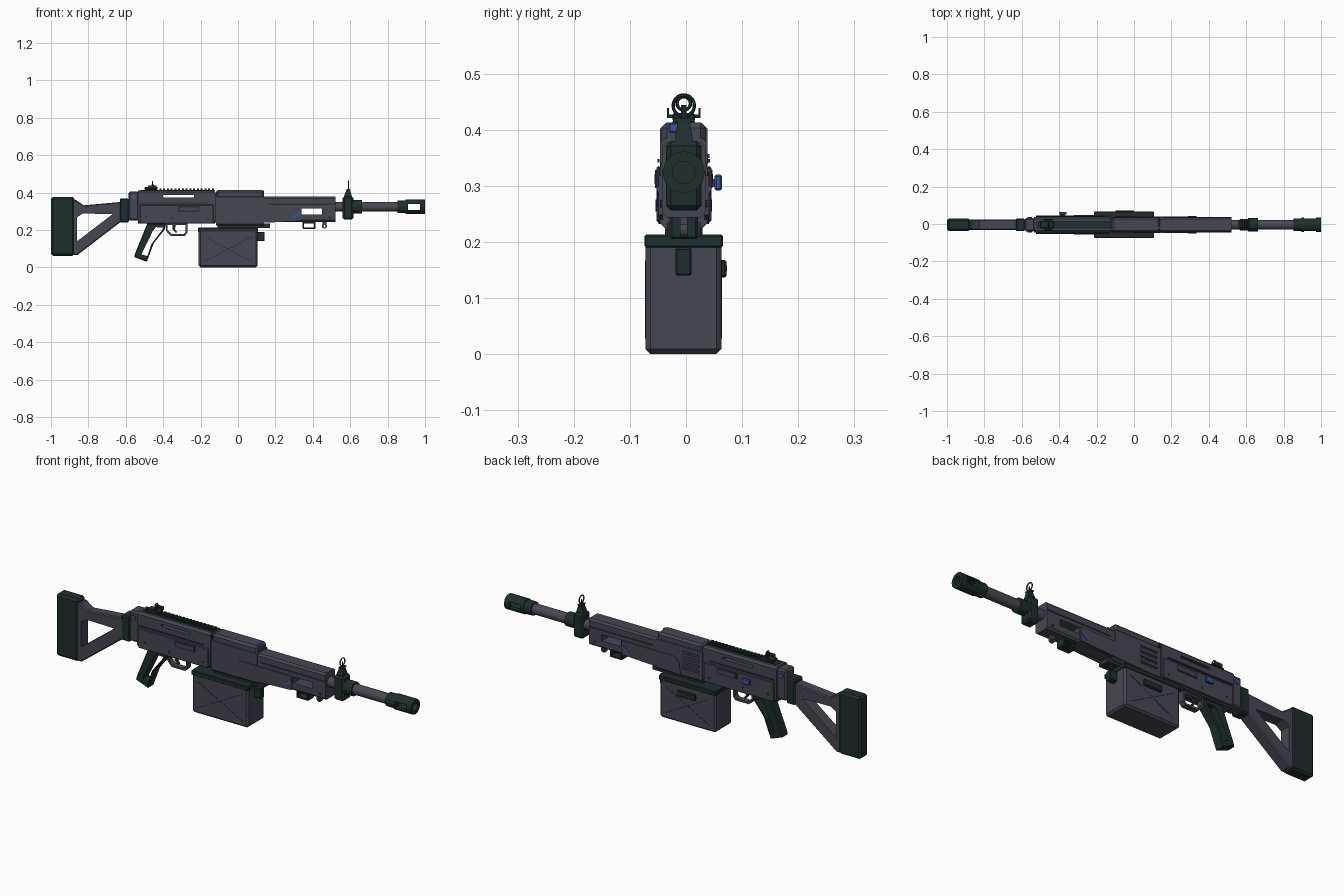
import bpy, bmesh, math
from mathutils import Matrix, Vector

cube = bpy.data.objects.get("Cube")
if cube:
    bpy.data.objects.remove(cube, do_unlink=True)

YC = -0.004   # middle plane of the gun
ZB = 0.324    # bore height


def material(name, rgb):
    m = bpy.data.materials.new(name)
    m.use_nodes = True
    m.diffuse_color = (*rgb, 1)
    m.node_tree.nodes["Principled BSDF"].inputs["Base Color"].default_value = (*rgb, 1)
    return m


GREY = material("slate grey", (0.060, 0.063, 0.085))
STEEL = material("barrel grey", (0.068, 0.066, 0.088))
GREEN = material("dark green", (0.014, 0.027, 0.027))
DARK = material("shadow grey", (0.025, 0.026, 0.035))
BLUE = material("blue", (0.04, 0.10, 0.32))


def finish(name, bm, mat):
    bmesh.ops.recalc_face_normals(bm, faces=bm.faces)
    me = bpy.data.meshes.new(name)
    bm.to_mesh(me)
    bm.free()
    me.materials.append(mat)
    ob = bpy.data.objects.new(name, me)
    bpy.context.scene.collection.objects.link(ob)
    return ob


def prism(name, pts, half, mat, yc=YC, bevel=0):
    """Side profile in x and z, extruded across y."""
    bm = bmesh.new()
    face = bm.faces.new([bm.verts.new((x, yc - half, z)) for x, z in pts])
    ext = bmesh.ops.extrude_face_region(bm, geom=[face])
    bmesh.ops.translate(bm, vec=(0, 2 * half, 0),
                        verts=[v for v in ext["geom"] if isinstance(v, bmesh.types.BMVert)])
    if bevel:
        rim = [e for e in bm.edges if abs(e.verts[0].co.y - e.verts[1].co.y) < 1e-5]
        bmesh.ops.bevel(bm, geom=rim, offset=bevel, segments=1, affect="EDGES")
    return finish(name, bm, mat)


def box(name, xs, ys, zs, mat, bevel=0, along=None):
    """Box from ranges; the bevel can be kept to edges along one axis."""
    bm = bmesh.new()
    bmesh.ops.create_cube(bm, size=1)
    lo, hi = Vector((xs[0], ys[0], zs[0])), Vector((xs[1], ys[1], zs[1]))
    for v in bm.verts:
        v.co = [(lo[i] + hi[i]) / 2 + v.co[i] * (hi[i] - lo[i]) for i in range(3)]
    if bevel:
        edges = [e for e in bm.edges if along is None
                 or abs(e.verts[0].co[along] - e.verts[1].co[along]) > 1e-5]
        bmesh.ops.bevel(bm, geom=edges, offset=bevel, segments=1, affect="EDGES")
    return finish(name, bm, mat)


def rod(name, x0, x1, r, mat, sides=20, z=ZB, y=YC, r2=None, axis="X"):
    bm = bmesh.new()
    turn = Matrix.Rotation(math.pi / 2, 4, "Y" if axis == "X" else "X")
    mid = ((x0 + x1) / 2, y, z) if axis == "X" else (y, (x0 + x1) / 2, z)
    bmesh.ops.create_cone(bm, cap_ends=True, segments=sides, radius1=r, radius2=r2 or r,
                          depth=x1 - x0, matrix=Matrix.Translation(mid) @ turn)
    ob = finish(name, bm, mat)
    if sides > 12:
        bpy.ops.object.select_all(action="DESELECT")
        ob.select_set(True)
        bpy.context.view_layer.objects.active = ob
        bpy.ops.object.shade_smooth_by_angle()
    return ob


def cut(ob, *cutters):
    for c in cutters:
        mod = ob.modifiers.new("cut", "BOOLEAN")
        mod.operation, mod.solver, mod.object = "DIFFERENCE", "EXACT", c
    dg = bpy.context.evaluated_depsgraph_get()
    me = bpy.data.meshes.new_from_object(ob.evaluated_get(dg))
    ob.modifiers.clear()
    ob.data = me
    for c in cutters:
        bpy.data.objects.remove(c, do_unlink=True)


def hole(xs, zs, ys=(-0.2, 0.2)):
    return box("cutter", xs, ys, zs, DARK)


def mid(w):
    return (YC - w, YC + w)


# Stock: butt pad, triangular frame and hinge block
box("butt_pad", (-1, -0.875), mid(0.033), (0.062, 0.377), GREEN, 0.01)
stock = prism("stock_frame", [(-0.885, 0.36), (-0.865, 0.36), (-0.825, 0.332), (-0.625, 0.35),
                              (-0.625, 0.245), (-0.86, 0.065), (-0.885, 0.065)], 0.028, GREY, bevel=0.005)
cut(stock, prism("cutter", [(-0.86, 0.14), (-0.86, 0.268), (-0.83, 0.288), (-0.67, 0.285)], 0.2, DARK))
box("stock_hinge", (-0.632, -0.583), mid(0.033), (0.24, 0.368), GREEN, 0.006)

# Rear receiver
box("receiver_end", (-0.585, -0.53), mid(0.036), (0.25, 0.405), GREY, 0.008)
rear = box("rear_receiver", (-0.535, -0.123), mid(0.042), (0.235, 0.412), GREY, 0.01, 0)
cut(rear, hole((-0.4, -0.235), (0.374, 0.386)))
for s, label in ((-1, "front"), (1, "back")):
    y = YC + s * 0.045
    side = (y - 0.004, y + 0.004)
    box("receiver_plate_" + label, (-0.525, -0.13), side, (0.235, 0.335), GREY, 0.003)
    box("receiver_line_" + label, (-0.525, -0.16), (y - 0.002, y + 0.002), (0.342, 0.348), DARK)
    box("ejection_slot_" + label, (-0.32, -0.205), (y - 0.006, y + 0.006), (0.296, 0.328), DARK)
    box("ejection_cover_" + label, (-0.31, -0.21), (y - 0.007, y + 0.007), (0.303, 0.321), GREY)
    for x, z in ((-0.49, 0.27), (-0.35, 0.262), (-0.16, 0.26)):
        rod("receiver_pin_" + label, y - 0.0055, y + 0.0055, 0.006, DARK, 10, z, x, axis="Y")
rod("rear_pin", -0.046, 0.038, 0.012, BLUE, 10, 0.375, -0.558, axis="Y")
box("charging_stem", (-0.395, -0.37), (0.03, 0.055), (0.298, 0.312), STEEL)
box("charging_handle", (-0.4, -0.36), (0.051, 0.064), (0.292, 0.32), BLUE, 0.003)

# Top rail with teeth
box("rail_base", (-0.52, -0.125), mid(0.02), (0.405, 0.415), GREEN)
for i in range(15):
    x = -0.42 + i * 0.02
    box("rail_tooth", (x, x + 0.011), mid(0.019), (0.412, 0.422), GREEN)

# Rear sight
box("rear_sight_base", (-0.5, -0.43), mid(0.02), (0.415, 0.43), GREEN, 0.003)
box("rear_sight_stem", (-0.462, -0.45), mid(0.005), (0.425, 0.444), GREEN)
box("rear_sight_bar", (-0.475, -0.44), mid(0.028), (0.421, 0.427), GREEN)
for s in (-1, 1):
    box("rear_sight_wing", (-0.48, -0.435), (YC + s * 0.028 - 0.002, YC + s * 0.028 + 0.002),
        (0.421, 0.439), GREEN)


def ring(name, x, z, r, t):
    bpy.ops.mesh.primitive_torus_add(major_radius=r, minor_radius=t, major_segments=20,
                                     minor_segments=6, location=(x, YC, z), rotation=(0, math.pi / 2, 0))
    ob = bpy.context.object
    ob.name = name
    ob.data.materials.append(GREEN)


ring("rear_sight_ring", -0.456, 0.447, 0.012, 0.003)

# Middle receiver and top cover
box("middle_receiver", (-0.118, 0.14), mid(0.042), (0.225, 0.385), GREY, 0.008, 0)
box("receiver_seam", (-0.125, -0.116), mid(0.038), (0.24, 0.4), DARK)
box("top_cover", (-0.118, 0.138), mid(0.04), (0.37, 0.413), GREY, 0.01)
box("cover_latch", (0.12, 0.14), (-0.03, -0.012), (0.395, 0.412), BLUE, 0.002)
box("magazine_mount", (-0.11, 0.17), mid(0.03), (0.21, 0.235), DARK)
for i in range(4):
    z = 0.262 + i * 0.026
    box("vent_recess", (-0.1, -0.005), (0.03, 0.0388), (z, z + 0.017), DARK)
    box("vent_slat", (-0.1, -0.005), (0.03, 0.042), (z + 0.010, z + 0.017), GREY)

# Handguard with through window
guard = box("handguard", (0.135, 0.522), mid(0.039), (0.244, 0.378), GREY, 0.009, 0)
cut(guard, hole((0.34, 0.45), (0.283, 0.315)))
for s, label in ((-1, "front"), (1, "back")):
    panel = prism("guard_panel_" + label, [(0.0, 0.232), (0.335, 0.248), (0.335, 0.318), (0.04, 0.318),
                                           (0.015, 0.3)], 0.004, GREY, YC + s * 0.041)
    y = YC + s * 0.039
    box("guard_groove_" + label, (0.16, 0.52), (y - 0.002, y + 0.002), (0.334, 0.341), DARK)
    latch = prism("guard_latch_" + label, [(0.29, 0.27), (0.30, 0.262), (0.335, 0.29), (0.33, 0.3)],
                  0.003, BLUE, YC + s * 0.045)
    rod("guard_pin_" + label, y - 0.003, y + 0.003, 0.007, DARK, 10, 0.268, 0.49, axis="Y")
loop = box("sling_loop", (0.345, 0.415), mid(0.025), (0.205, 0.25), GREEN, 0.004)
cut(loop, hole((0.354, 0.406), (0.214, 0.236)))
hook = rod("guard_hook", YC - 0.007, YC + 0.007, 0.014, GREY, 12, 0.222, 0.462, axis="Y")
cut(hook, rod("cutter", -0.1, 0.1, 0.006, DARK, 10, 0.22, 0.462, axis="Y"))
box("hook_stem", (0.452, 0.472), mid(0.007), (0.228, 0.25), GREY)

# Barrel, front sight and muzzle
rod("barrel", 0.5, 0.88, 0.026, STEEL)
box("sight_block", (0.56, 0.617), mid(0.032), (0.256, 0.38), GREEN, 0.009)
rod("sight_collar", 0.61, 0.663, 0.035, GREEN, 12)
sight = prism("front_sight_post", [(0.565, 0.375), (0.61, 0.375), (0.598, 0.42), (0.582, 0.42)], 0.017, GREEN)
for v in sight.data.vertices:
    if v.co.z > 0.4:
        v.co.y = YC + (v.co.y - YC) * 0.6
box("front_sight_shelf", (0.58, 0.6), mid(0.018), (0.414, 0.42), GREEN)
box("front_sight_needle", (0.588, 0.593), mid(0.002), (0.415, 0.443), GREEN)
ring("front_sight_ring", 0.59, 0.443, 0.019, 0.003)
rod("muzzle_collar", 0.853, 0.9, 0.034, GREEN, 12)
muzzle = rod("muzzle_brake", 0.895, 1.0, 0.038, GREEN, 12)
cut(muzzle, rod("cutter", 0.9, 1.1, 0.02, DARK, 16), hole((0.91, 0.973), (0.308, 0.34)))

# Ammunition box with lid, crossed ribs and clips
box("magazine_box", (-0.21, 0.105), (-0.072, 0.063), (0, 0.2), GREY, 0.009)
box("magazine_lid", (-0.213, 0.108), (-0.074, 0.066), (0.19, 0.213), GREEN, 0.003)
box("magazine_catch", (0.1, 0.142), (-0.019, 0.01), (0.14, 0.19), GREEN, 0.003)
box("magazine_handle", (-0.1, 0.0), (0.06, 0.072), (0.137, 0.168), GREEN, 0.003)
box("handle_slot", (-0.09, -0.01), (0.07, 0.073), (0.147, 0.158), DARK)
for y in (-0.072, 0.063):
    for a, b in ((0.03, 0.165), (0.165, 0.03)):
        prism("magazine_rib", [(-0.18, a - 0.002), (0.075, b - 0.002), (0.075, b + 0.002),
                               (-0.18, a + 0.002)], 0.001, DARK, y)

# Skeleton pistol grip, trigger and guard
grip = prism("pistol_grip", [(-0.485, 0.235), (-0.385, 0.235), (-0.39, 0.205), (-0.45, 0.13),
                             (-0.488, 0.03), (-0.555, 0.055), (-0.55, 0.075)], 0.026, GREEN, bevel=0.005)
cut(grip, prism("cutter", [(-0.455, 0.195), (-0.44, 0.215), (-0.4, 0.213), (-0.405, 0.2),
                           (-0.463, 0.125), (-0.485, 0.06), (-0.517, 0.07)], 0.2, DARK))
tg = prism("trigger_guard", [(-0.385, 0.24), (-0.27, 0.24), (-0.27, 0.185), (-0.285, 0.168),
                             (-0.36, 0.168), (-0.385, 0.195)], 0.014, GREY)
cut(tg, prism("cutter", [(-0.376, 0.227), (-0.28, 0.227), (-0.28, 0.19), (-0.29, 0.178),
                         (-0.355, 0.178), (-0.376, 0.2)], 0.2, DARK))
prism("trigger", [(-0.352, 0.235), (-0.33, 0.235), (-0.338, 0.205), (-0.325, 0.188),
                  (-0.335, 0.186), (-0.35, 0.205)], 0.006, DARK)
